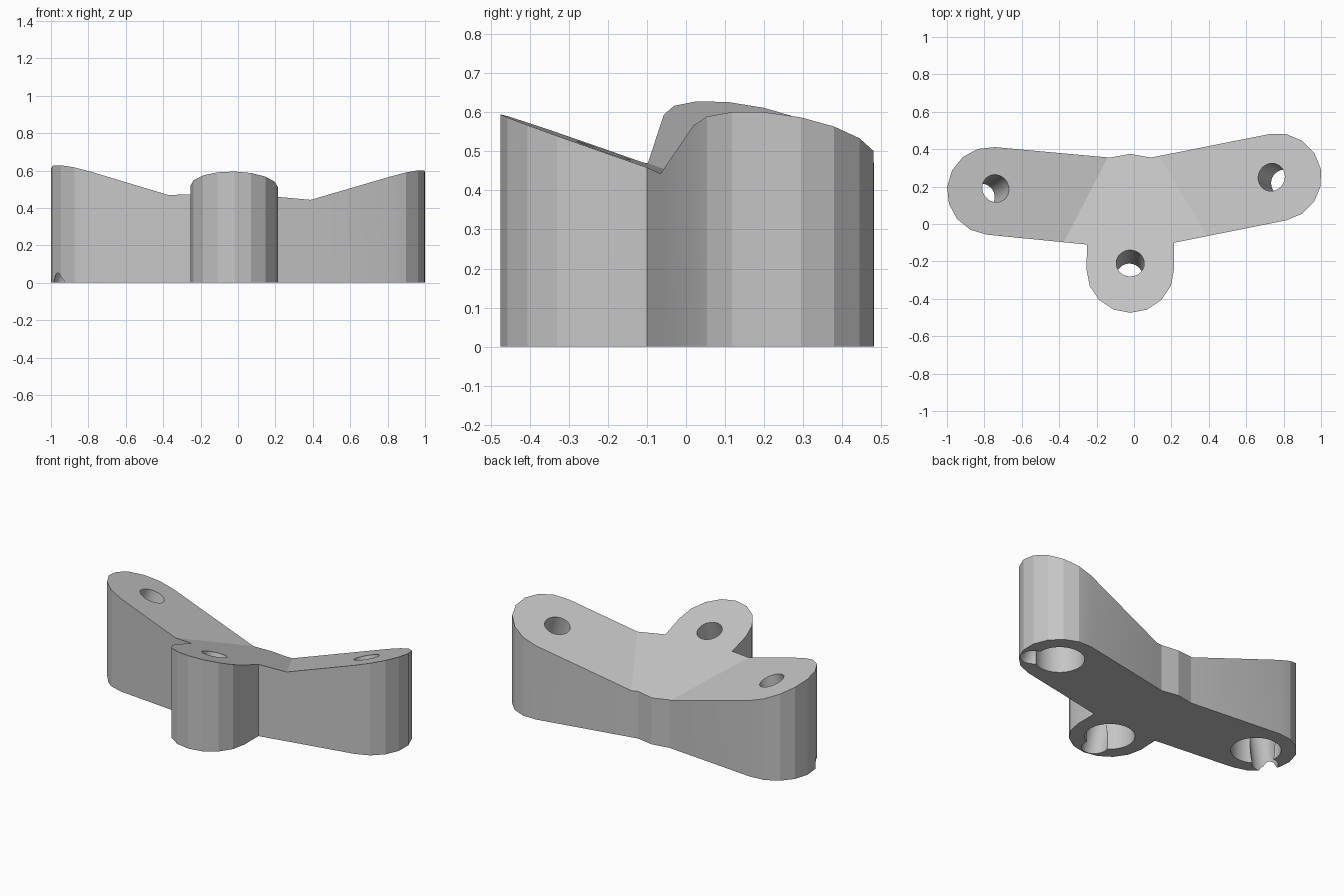
import bpy, bmesh, math
from mathutils import Vector

if "Cube" in bpy.data.objects:
    bpy.data.objects.remove(bpy.data.objects["Cube"], do_unlink=True)

grey = bpy.data.materials.new("plain grey")
grey.use_nodes = True
colour = (0.56, 0.56, 0.56, 1)
grey.diffuse_color = colour
grey.node_tree.nodes["Principled BSDF"].inputs["Base Color"].default_value = colour

RADIUS = 0.235
BORE_RADIUS, BORE_DEPTH = 0.145, 0.27
HOLE_RADIUS = 0.075

# Each arm: lobe centre, outward angle, top plane (a + b*x + c*y), hole position
front = dict(c=(-0.02, -0.24), ang=270, top=(0.428, -0.02, -0.35), hole=(-0.02, -0.21))
right_side = dict(c=(0.768, 0.25), ang=10.8, top=(0.3085, 0.3216, -0.145), hole=(0.735, 0.25))
left_side = dict(c=(-0.765, 0.177), ang=174.7, top=(0.3307, -0.32, -0.195), hole=(-0.74, 0.19))
arms = [front, right_side, left_side]


def height(arm, x, y):
    a, b, c = arm["top"]
    return a + b * x + c * y


def lobe(arm, steps=8):
    """Half-round end of an arm, counter-clockwise."""
    cx, cy = arm["c"]
    angles = [math.radians(arm["ang"] - 90 + 180 * i / steps) for i in range(steps + 1)]
    return [(cx + RADIUS * math.cos(t), cy + RADIUS * math.sin(t)) for t in angles]


def cylinder(name, radius, centre, axis, length, sides=32):
    bpy.ops.mesh.primitive_cylinder_add(
        vertices=sides, radius=radius, depth=length, location=centre,
        rotation=Vector(axis).to_track_quat("Z", "Y").to_euler())
    obj = bpy.context.object
    obj.name = name
    obj.hide_render = True
    return obj


# Three-armed outline
outline = (lobe(front) + [(0.215, -0.10)] + lobe(right_side)
           + [(0.09, 0.355), (-0.02, 0.375), (-0.13, 0.355)]
           + lobe(left_side) + [(-0.25, -0.11)])
bm = bmesh.new()
bm.faces.new([bm.verts.new((x, y, 0)) for x, y in outline])

# Split along the creases where the sloping tops meet
for arm in (right_side, left_side):
    da, db, dc = (p - q for p, q in zip(arm["top"], front["top"]))
    normal = Vector((db, dc, 0))
    bmesh.ops.bisect_plane(bm, geom=bm.verts[:] + bm.edges[:] + bm.faces[:],
                           plane_co=normal * (-da / normal.length_squared),
                           plane_no=normal)

# Raise the body and slope its top
raised = bmesh.ops.extrude_face_region(bm, geom=bm.faces[:], use_keep_orig=True)
for v in raised["geom"]:
    if isinstance(v, bmesh.types.BMVert):
        v.co.z = max(height(arm, v.co.x, v.co.y) for arm in arms)
# Remove inner walls left under the creases, if any
inner = [f for f in bm.faces if abs(f.normal.z) < 0.01
         and all(len(e.link_faces) > 2 for e in f.edges if abs(e.verts[0].co.z - e.verts[1].co.z) < 0.1)]
if inner:
    bmesh.ops.delete(bm, geom=inner, context="FACES_ONLY")
bmesh.ops.recalc_face_normals(bm, faces=bm.faces[:])
mesh = bpy.data.meshes.new("bracket_body")
bm.to_mesh(mesh)
bm.free()
mesh.materials.append(grey)
body = bpy.data.objects.new("bracket_body", mesh)
bpy.context.collection.objects.link(body)

# Upright bores from below and slanted holes square to each top
cutters = []
for arm in arms:
    cx, cy = arm["c"]
    cutters.append(cylinder("bore_cutter", BORE_RADIUS, (cx, cy, 0), (0, 0, 1), 2 * BORE_DEPTH))
    hx, hy = arm["hole"]
    a, b, c = arm["top"]
    cutters.append(cylinder("hole_cutter", HOLE_RADIUS, (hx, hy, height(arm, hx, hy)),
                            (-b, -c, 1), 2))

bpy.ops.object.select_all(action="DESELECT")
bpy.context.view_layer.objects.active = body
body.select_set(True)
for cutter in cutters:
    cut = body.modifiers.new("cut", "BOOLEAN")
    cut.operation = "DIFFERENCE"
    cut.solver = "EXACT"
    cut.object = cutter
    bpy.ops.object.modifier_apply(modifier=cut.name)
    bpy.data.objects.remove(cutter, do_unlink=True)

# Crisp facets outside, smooth hole walls
bpy.ops.object.shade_smooth_by_angle(angle=math.radians(15))
